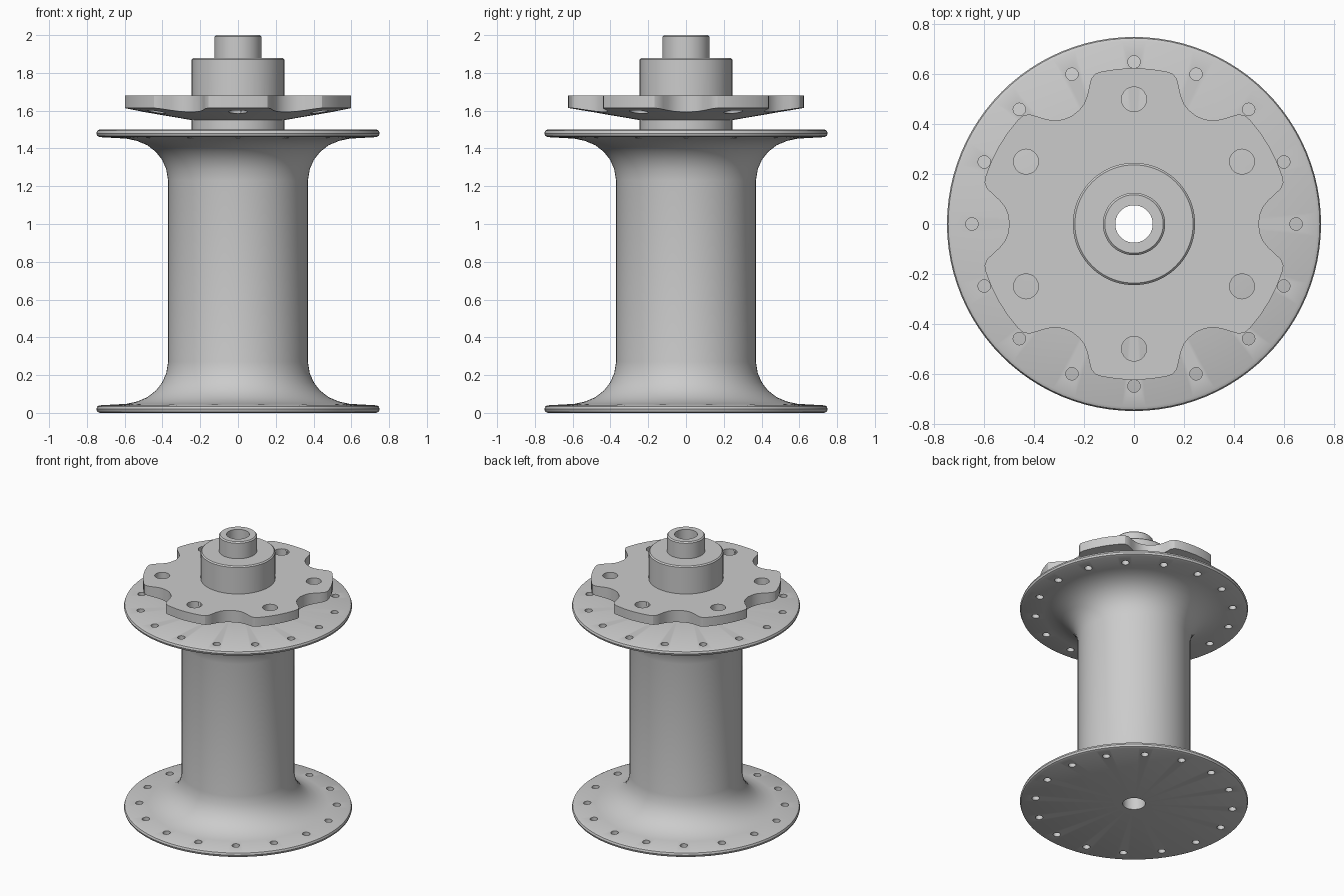
import bpy, bmesh
from math import sin, cos, pi, radians
from mathutils import Matrix, Vector

if "Cube" in bpy.data.objects:
    bpy.data.objects.remove(bpy.data.objects["Cube"])

def make_object(name, bm):
    bmesh.ops.recalc_face_normals(bm, faces=bm.faces[:])
    me = bpy.data.meshes.new(name)
    bm.to_mesh(me)
    bm.free()
    ob = bpy.data.objects.new(name, me)
    bpy.context.collection.objects.link(ob)
    return ob

def ring_solid(name, rings):
    """Skin a list of equal-length vertex rings into a closed torus-like solid."""
    bm = bmesh.new()
    vs = [[bm.verts.new(p) for p in ring] for ring in rings]
    n = len(vs[0])
    for i, a in enumerate(vs):
        b = vs[(i + 1) % len(vs)]
        for j in range(n):
            k = (j + 1) % n
            bm.faces.new((a[j], a[k], b[k], b[j]))
    return make_object(name, bm)

def lathe(name, profile, n=96):
    ang = [2 * pi * j / n for j in range(n)]
    return ring_solid(name, [[(r * cos(t), r * sin(t), z) for t in ang] for r, z in profile])

def hole_cutters(name, count, start, dist, radius, z0, z1):
    bm = bmesh.new()
    for i in range(count):
        t = start + 2 * pi * i / count
        bmesh.ops.create_cone(bm, cap_ends=True, segments=20, radius1=radius, radius2=radius,
                              depth=z1 - z0,
                              matrix=Matrix.Translation((dist * cos(t), dist * sin(t), (z0 + z1) / 2)))
    ob = make_object(name, bm)
    ob.hide_render = True
    return ob

def boolean(ob, other, op):
    m = ob.modifiers.new(op.lower(), 'BOOLEAN')
    m.operation, m.solver, m.object = op, 'EXACT', other
    bpy.context.view_layer.objects.active = ob
    bpy.ops.object.modifier_apply(modifier=m.name)
    bpy.data.objects.remove(other, do_unlink=True)

# Hub body: lower flange half mirrored to the upper flange, then boss and axle end
half = [(.733, 0), (.745, .006), (.75, .02), (.745, .034), (.733, .04), (.59, .048),
        (.535, .06), (.48, .083), (.435, .118), (.402, .16), (.38, .21), (.37, .27)]
upper = [(r, 1.5 - z) for r, z in reversed(half)]
top = [(.245, 1.5), (.245, 1.872), (.237, 1.88), (.125, 1.88), (.125, 1.992), (.117, 2.0)]
hub = lathe("hub_body", [(.075, 0)] + half + upper + top + [(.075, 2.0)])

# Six-lobed rotor mount: flat top, conical underside
table = [(0, .625), (6, .625), (12, .625), (14.5, .622), (16.5, .606), (18, .58),
         (20, .548), (22.5, .522), (26, .506), (30, .5)]
lobe = [(-a, r) for a, r in reversed(table[1:])] + table[:-1]
outline = [(radians(30 + 60 * k + a), r) for k in range(6) for a, r in lobe]

def under(r):
    return 1.55 + (r - .245) * .17

mount = ring_solid("rotor_mount", [
    [(.16 * cos(t), .16 * sin(t), 1.68) for t, r in outline],
    [(r * cos(t), r * sin(t), 1.68) for t, r in outline],
    [(r * cos(t), r * sin(t), under(r)) for t, r in outline],
    [(.16 * cos(t), .16 * sin(t), under(.16)) for t, r in outline]])

# Bolt holes in the mount, then join it to the hub
boolean(mount, hole_cutters("bolt_cutters", 6, radians(30), .5, .05, 1.53, 1.75), 'DIFFERENCE')
boolean(hub, mount, 'UNION')

# Spoke holes, the lower flange turned half a step from the upper
boolean(hub, hole_cutters("upper_spoke_cutters", 16, 0, .65, .025, 1.4, 1.54), 'DIFFERENCE')
boolean(hub, hole_cutters("lower_spoke_cutters", 16, pi / 16, .65, .025, -.1, .1), 'DIFFERENCE')

bpy.ops.object.select_all(action='DESELECT')
hub.select_set(True)
bpy.context.view_layer.objects.active = hub
bpy.ops.object.shade_smooth_by_angle(angle=radians(32))
